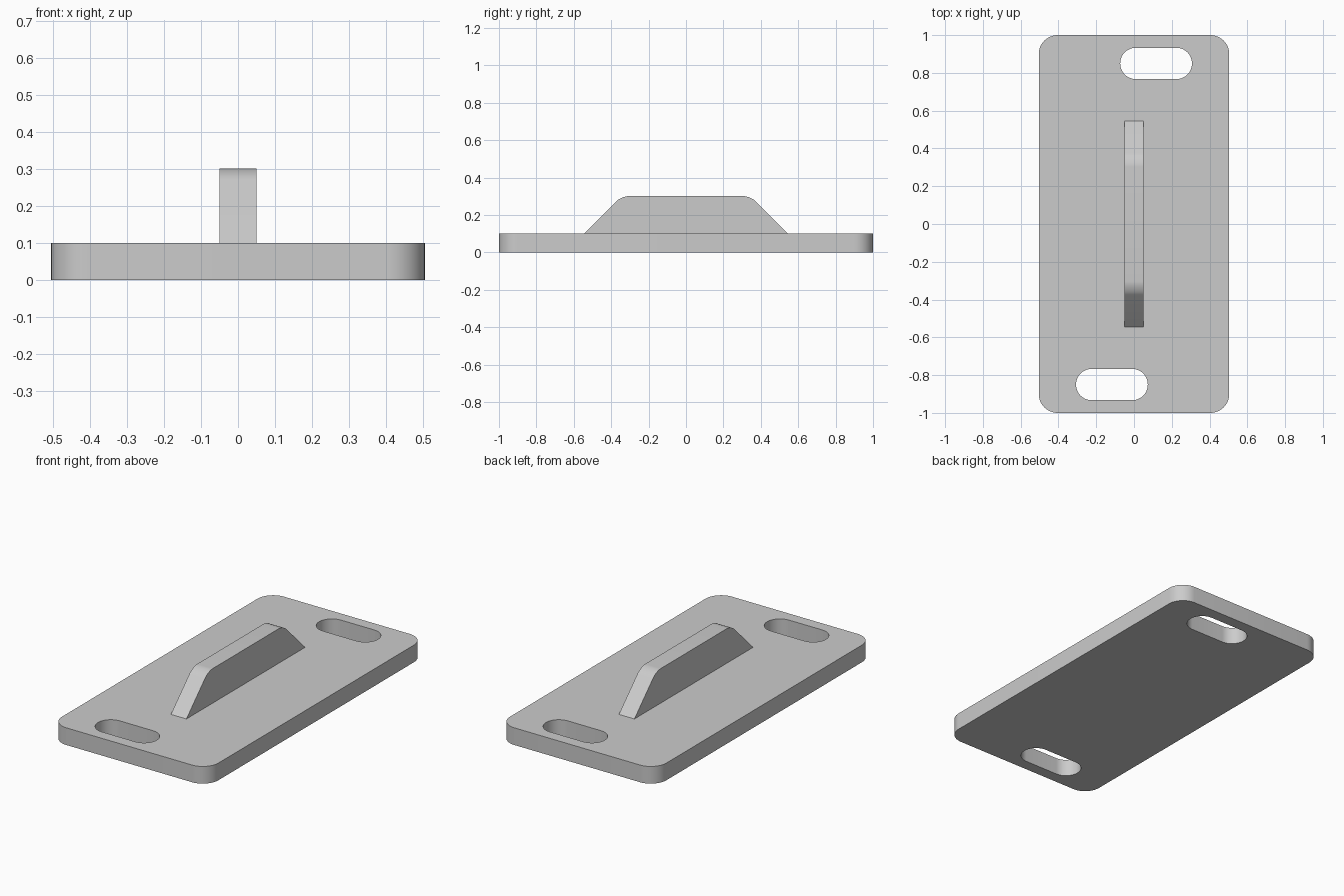
import bpy, bmesh
from math import radians
from mathutils import Matrix, Vector

cube = bpy.data.objects.get("Cube")
if cube:
    bpy.data.objects.remove(cube, do_unlink=True)

grey = bpy.data.materials.new("plain grey")
grey.use_nodes = True
grey.diffuse_color = (0.6, 0.6, 0.6, 1)
grey.node_tree.nodes["Principled BSDF"].inputs["Base Color"].default_value = (0.6, 0.6, 0.6, 1)


def prism(name, outline, direction, rounded, radius, segments):
    """Extrude a closed outline and round the chosen corners along the extrusion."""
    direction = Vector(direction)
    bm = bmesh.new()
    base = bm.faces.new([bm.verts.new(p) for p in outline])
    extruded = bmesh.ops.extrude_face_region(bm, geom=[base])["geom"]
    bmesh.ops.translate(bm, vec=direction,
                        verts=[v for v in extruded if isinstance(v, bmesh.types.BMVert)])
    edges = [e for e in bm.edges
             if (e.verts[0].co - e.verts[1].co).cross(direction).length < 1e-6
             and rounded(e.verts[0].co)]
    bmesh.ops.bevel(bm, geom=edges, offset=radius, offset_type='OFFSET',
                    segments=segments, profile=0.5, affect='EDGES')
    bmesh.ops.recalc_face_normals(bm, faces=bm.faces)
    mesh = bpy.data.meshes.new(name)
    bm.to_mesh(mesh)
    bm.free()
    mesh.materials.append(grey)
    obj = bpy.data.objects.new(name, mesh)
    bpy.context.collection.objects.link(obj)
    return obj


def rectangle(x, y, z):
    return [(-x, -y, z), (x, -y, z), (x, y, z), (-x, y, z)]


def activate(obj):
    bpy.ops.object.select_all(action='DESELECT')
    obj.select_set(True)
    bpy.context.view_layer.objects.active = obj


# Base plate with rounded corners
plate = prism("base_plate", rectangle(0.504, 1, 0), (0, 0, 0.1),
              lambda co: True, 0.1, 12)

# Strap slots, offset to opposite sides at the two ends
for side in (1, -1):
    cutter = prism("slot_cutter", rectangle(0.19, 0.083, -0.1), (0, 0, 0.3),
                   lambda co: True, 0.0829, 12)
    cutter.data.transform(Matrix.Translation((side * 0.117, side * 0.85, 0)))
    cutter.hide_render = True
    cut = plate.modifiers.new("slot", 'BOOLEAN')
    cut.operation = 'DIFFERENCE'
    cut.solver = 'EXACT'
    cut.object = cutter
    activate(plate)
    bpy.ops.object.modifier_apply(modifier=cut.name)
    bpy.data.objects.remove(cutter, do_unlink=True)

# Grip rib: a trapezoid with softened upper corners
profile = [(-0.546, 0.1), (0.546, 0.1), (0.345, 0.301), (-0.345, 0.301)]
rib = prism("grip_rib", [(-0.05, y, z) for y, z in profile], (0.1, 0, 0),
            lambda co: co.z > 0.2, 0.1 * 0.414, 8)

for obj in (plate, rib):
    activate(obj)
    bpy.ops.object.shade_smooth_by_angle(angle=radians(30))
